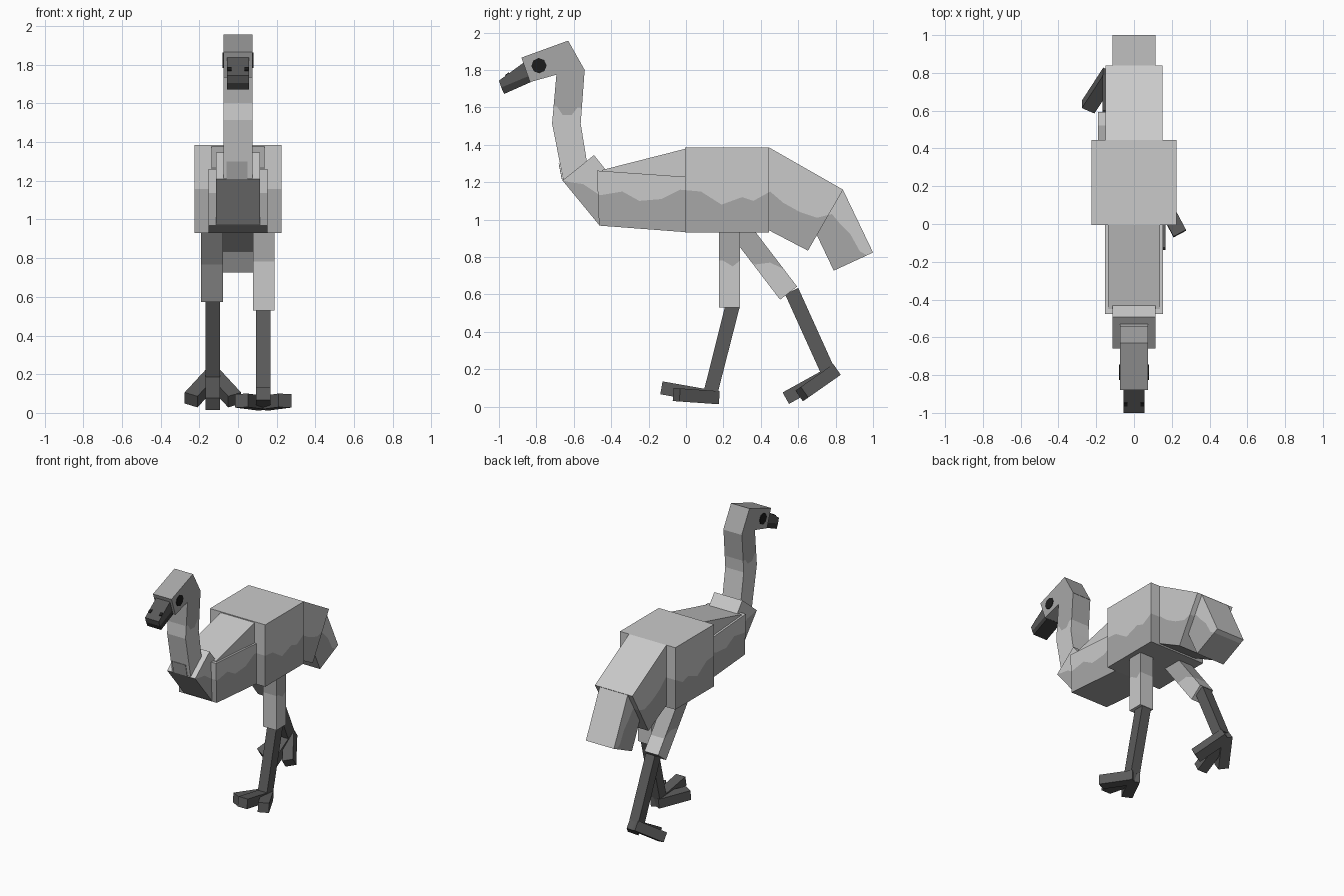
import bpy, bmesh, math
from mathutils import Matrix, Vector

if "Cube" in bpy.data.objects:
    bpy.data.objects.remove(bpy.data.objects["Cube"])


def material(name, v):
    m = bpy.data.materials.new(name)
    m.diffuse_color = (v, v, v, 1)
    m.use_nodes = True
    m.node_tree.nodes["Principled BSDF"].inputs["Base Color"].default_value = m.diffuse_color
    return m


LIGHT = material("light_feather", 0.59)
DARK = material("dark_feather", 0.39)
LEG = material("leg_skin", 0.105)
BEAK = material("upper_beak_grey", 0.10)
LOWER = material("lower_beak_grey", 0.04)
EYE = material("eye_black", 0.012)

# Wavy borders between the two feather tones, as (y, z) points
BODY_EDGE = [(-0.70, 1.22), (-0.62, 1.20), (-0.55, 1.19), (-0.46, 1.13), (-0.34, 1.15), (-0.25, 1.10),
             (-0.13, 1.11), (-0.03, 1.16), (0.08, 1.15), (0.19, 1.08), (0.30, 1.12), (0.36, 1.10),
             (0.45, 1.15), (0.52, 1.09), (0.61, 1.04), (0.70, 1.01), (0.78, 1.03), (0.83, 0.97),
             (0.88, 0.92), (0.93, 0.83), (1.02, 0.78)]
NECK_EDGE = [(-0.74, 1.60), (-0.69, 1.605), (-0.66, 1.56), (-0.61, 1.56), (-0.58, 1.60), (-0.50, 1.60)]
THIGH_EDGE = [(0.10, 0.79), (0.20, 0.78), (0.25, 0.75), (0.30, 0.79), (0.37, 0.76), (0.45, 0.77), (0.60, 0.70)]


def border_z(edge, y):
    for (y0, z0), (y1, z1) in zip(edge, edge[1:]):
        if y <= y1:
            return z0 + (z1 - z0) * (y - y0) / (y1 - y0)
    return edge[-1][1]


def geometry(faces):
    return list({e for f in faces for e in (*f.verts, *f.edges, f)})


def prism(name, profile, x0, x1, mats, edge=None):
    """Extrude a (y, z) profile along x; an edge line splits it into lower and upper tones."""
    bm = bmesh.new()
    a = [bm.verts.new((x0, y, z)) for y, z in profile]
    b = [bm.verts.new((x1, y, z)) for y, z in profile]
    bm.faces.new(a)
    bm.faces.new(b[::-1])
    n = len(a)
    for i in range(n):
        j = (i + 1) % n
        bm.faces.new((a[j], a[i], b[i], b[j]))
    bmesh.ops.recalc_face_normals(bm, faces=bm.faces[:])
    if edge:
        for y, z in edge:
            bmesh.ops.bisect_plane(bm, geom=geometry(bm.faces), dist=1e-5,
                                   plane_co=(0, y, 0), plane_no=(0, 1, 0))
        for (y0, z0), (y1, z1) in zip(edge, edge[1:]):
            slab = [f for f in bm.faces if y0 <= f.calc_center_median().y <= y1]
            if slab:
                bmesh.ops.bisect_plane(bm, geom=geometry(slab), dist=1e-5, plane_co=(0, y0, z0),
                                       plane_no=(0, z0 - z1, y1 - y0))
        for f in bm.faces:
            c = f.calc_center_median()
            f.material_index = int(c.z > border_z(edge, c.y))
    return finish(name, bm, mats)


def finish(name, bm, mats):
    me = bpy.data.meshes.new(name)
    bm.to_mesh(me)
    bm.free()
    for m in mats:
        me.materials.append(m)
    ob = bpy.data.objects.new(name, me)
    bpy.context.collection.objects.link(ob)
    return ob


def foot(side, heel, pitch):
    """Three box toes fanning forward from the heel point."""
    for name, yaw, lift, length in (("middle", 0, 10, 0.30), ("inner", -28, 4, 0.24), ("outer", 28, 4, 0.24)):
        bm = bmesh.new()
        bmesh.ops.create_cube(bm, size=1)
        bm.transform(Matrix.Translation(heel)
                     @ Matrix.Rotation(math.radians(pitch - lift), 4, 'X')
                     @ Matrix.Rotation(math.radians(yaw), 4, 'Z')
                     @ Matrix.Translation((0, -length / 2, 0.035))
                     @ Matrix.Diagonal((0.075, length, 0.07, 1)))
        finish(f"{side}_{name}_toe", bm, [LEG])


# Torso, from chest to tail
two_tone = [DARK, LIGHT]
prism("chest", [(-0.66, 1.209), (-0.492, 1.345), (-0.43, 1.267), (-0.465, 0.972)],
      -0.114, 0.114, two_tone, BODY_EDGE)
prism("shoulders", [(-0.45, 1.265), (0.01, 1.382), (0.01, 0.945), (-0.45, 0.98)],
      -0.138, 0.138, two_tone, BODY_EDGE)
prism("wings", [(-0.476, 1.262), (0.01, 1.228), (0.01, 0.932), (-0.465, 0.968)],
      -0.153, 0.153, two_tone, BODY_EDGE)
prism("torso", [(-0.005, 1.385), (0.445, 1.385), (0.445, 0.93), (-0.005, 0.93)],
      -0.225, 0.225, two_tone, BODY_EDGE)
prism("rump", [(0.43, 1.385), (0.445, 1.385), (0.84, 1.16), (0.652, 0.834), (0.43, 0.95)],
      -0.152, 0.152, two_tone, BODY_EDGE)
prism("tail", [(0.84, 1.158), (1.0, 0.824), (0.79, 0.727), (0.63, 1.063)],
      -0.114, 0.114, two_tone, BODY_EDGE)

# Neck and head
prism("upper_neck", [(-0.692, 1.785), (-0.542, 1.797), (-0.563, 1.513), (-0.716, 1.513)],
      -0.075, 0.075, [LIGHT, DARK], NECK_EDGE)
prism("lower_neck", [(-0.716, 1.513), (-0.563, 1.513), (-0.53, 1.31), (-0.50, 1.19), (-0.655, 1.205)],
      -0.075, 0.075, [LIGHT])
prism("throat_patch", [(-0.659, 1.21), (-0.677, 1.30), (-0.681, 1.30), (-0.663, 1.21)],
      -0.06, 0.05, [DARK])
prism("head", [(-0.88, 1.866), (-0.63, 1.957), (-0.54, 1.797), (-0.692, 1.775), (-0.834, 1.735)],
      -0.075, 0.075, [DARK])

# Beak
prism("upper_beak", [(-0.87, 1.838), (-1.0, 1.743), (-0.988, 1.706), (-0.84, 1.768)],
      -0.056, 0.056, [BEAK])
prism("lower_beak", [(-0.84, 1.768), (-0.988, 1.706), (-0.972, 1.672), (-0.83, 1.735)],
      -0.056, 0.056, [LOWER])

# Eyes and nostrils
eye_shape = [(-0.786 + 0.041 * math.cos(math.radians(a + 2.5)), 1.823 + 0.041 * math.sin(math.radians(a + 2.5)))
             for a in range(0, 360, 45)]
for side, s in (("right", 1), ("left", -1)):
    prism(side + "_eye", eye_shape, s * 0.072, s * 0.079, [EYE])
    prism(side + "_nostril", [(-0.965, 1.768), (-0.945, 1.783), (-0.947, 1.788), (-0.967, 1.773)],
          s * 0.034, s * 0.054, [EYE])

# Planted leg
prism("right_thigh", [(0.177, 0.96), (0.289, 0.96), (0.289, 0.53), (0.177, 0.53)],
      0.078, 0.188, [LIGHT, DARK], THIGH_EDGE)
prism("right_shin", [(0.21, 0.54), (0.289, 0.54), (0.17, 0.075), (0.098, 0.095)],
      0.093, 0.167, [LEG])
foot("right", Vector((0.13, 0.158, 0.014)), 0)

# Trailing leg
prism("left_thigh", [(0.26, 1.08), (0.594, 0.642), (0.503, 0.572), (0.169, 1.009)],
      -0.190, -0.078, [LIGHT, DARK], THIGH_EDGE)
prism("left_shin", [(0.530, 0.60), (0.60, 0.635), (0.79, 0.215), (0.72, 0.18)],
      -0.167, -0.093, [LEG])
foot("left", Vector((-0.13, 0.813, 0.16)), 39)
